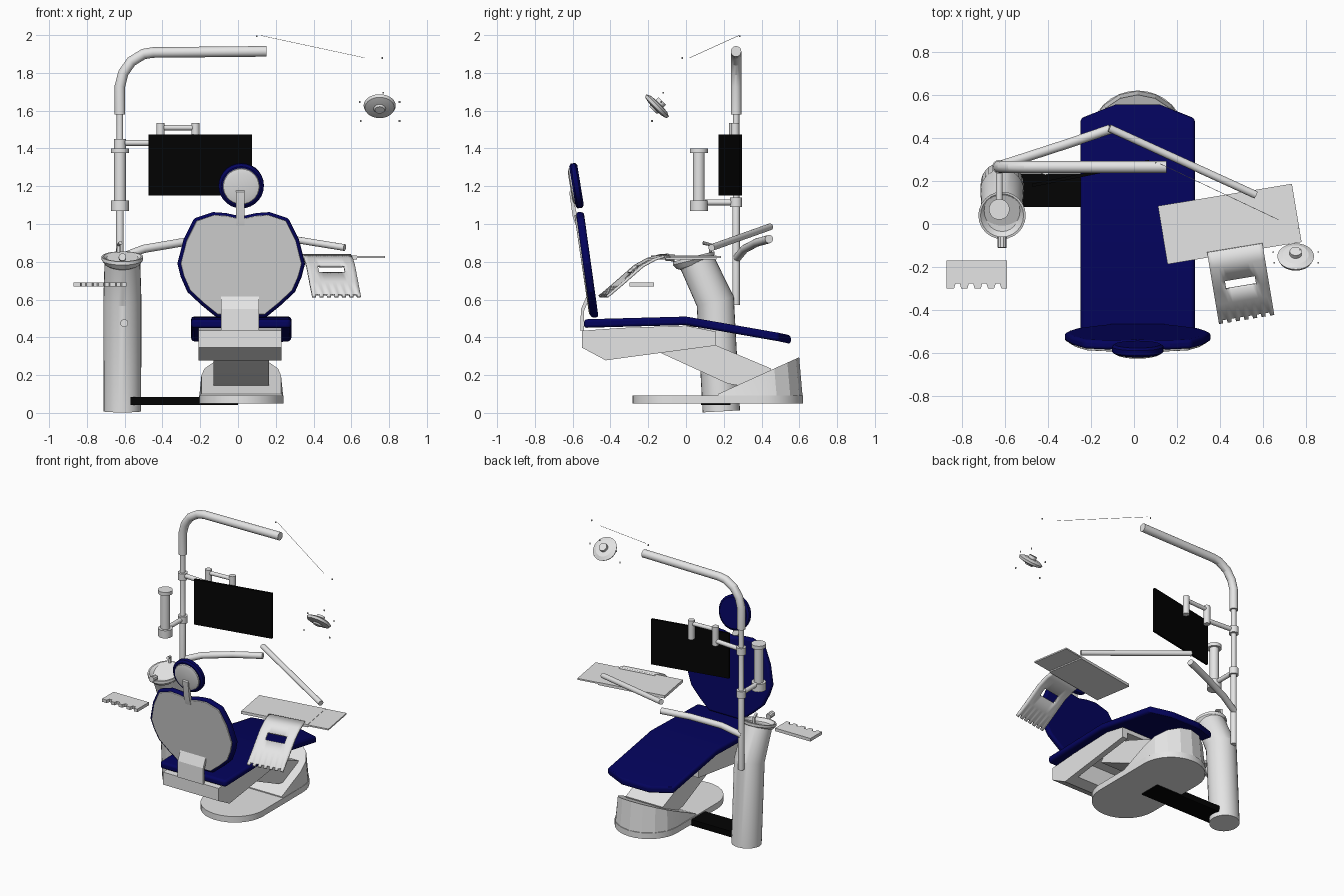
import bpy, bmesh, math
from mathutils import Vector, Quaternion

cube = bpy.data.objects.get("Cube")
if cube:
    bpy.data.objects.remove(cube, do_unlink=True)


def material(name, rgb):
    m = bpy.data.materials.new(name)
    m.use_nodes = True
    m.diffuse_color = (*rgb, 1)
    m.node_tree.nodes["Principled BSDF"].inputs["Base Color"].default_value = (*rgb, 1)
    return m


LIGHT = material("light_grey", (0.78, 0.78, 0.78))
SHELL = material("shell_grey", (0.69, 0.69, 0.69))
NAVY = material("navy_upholstery", (0.001, 0.001, 0.107))
BLACK = material("black", (0.001, 0.001, 0.001))
CX = 0.017  # centre line of the chair
parts = []


def finish(name, bm, mat, bevel=0, solid=0):
    bmesh.ops.recalc_face_normals(bm, faces=bm.faces)
    me = bpy.data.meshes.new(name)
    bm.to_mesh(me)
    bm.free()
    me.materials.append(mat)
    ob = bpy.data.objects.new(name, me)
    bpy.context.collection.objects.link(ob)
    if solid:
        ob.modifiers.new("thickness", "SOLIDIFY").thickness = solid
    if bevel:
        mod = ob.modifiers.new("rounding", "BEVEL")
        mod.width, mod.segments, mod.limit_method = bevel, 3, "ANGLE"
    parts.append(ob)
    return ob


def loft(name, rings, mat, bevel=0):
    """Skin closed rings of equal size and cap both ends."""
    bm = bmesh.new()
    vs = [[bm.verts.new(p) for p in r] for r in rings]
    n = len(vs[0])
    for a, b in zip(vs, vs[1:]):
        for i in range(n):
            j = (i + 1) % n
            bm.faces.new((a[i], a[j], b[j], b[i]))
    bm.faces.new(vs[0])
    bm.faces.new(vs[-1])
    return finish(name, bm, mat, bevel)


def slab_x(name, prof, lo, hi, mat, bevel=0):
    return loft(name, [[(x, y, z) for y, z in prof] for x in (lo, hi)], mat, bevel)


def slab_z(name, prof, lo, hi, mat, bevel=0):
    return loft(name, [[(x, y, z) for x, y in prof] for z in (lo, hi)], mat, bevel)


def tube(name, path, radii, mat=LIGHT, sides=20):
    """Round section carried along a path; radii is one value or one per point."""
    pts = [Vector(p) for p in path]
    if not isinstance(radii, (list, tuple)):
        radii = [radii] * len(pts)
    q, last, rings = Quaternion(), Vector((0, 0, 1)), []
    for i, p in enumerate(pts):
        d = Vector((0, 0, 0))
        if i:
            d += (p - pts[i - 1]).normalized()
        if i < len(pts) - 1:
            d += (pts[i + 1] - p).normalized()
        d.normalize()
        q = last.rotation_difference(d) @ q
        last = d
        rings.append([p + q @ Vector((radii[i] * math.cos(t), radii[i] * math.sin(t), 0))
                      for t in (2 * math.pi * k / sides for k in range(sides))])
    return loft(name, rings, mat)


def arc(cx, cy, r, a0, a1, n):
    return [(cx + r * math.cos(math.radians(a0 + (a1 - a0) * i / n)),
             cy + r * math.sin(math.radians(a0 + (a1 - a0) * i / n))) for i in range(n + 1)]


# Base plate, tapered faceted rear pillar and floor duct
R = 0.224
slab_z("base_plate", arc(CX, 0.395, R, 0, 180, 16) + arc(CX, -0.06, R, 180, 360, 16), 0.05, 0.093, LIGHT)
u_shape = arc(CX, 0.395, R - 0.002, 0, 180, 8)
u_shape = [(CX + R - 0.002, 0.17)] + u_shape + [(CX - R + 0.002, 0.17)]
loft("base_pillar", [[(x, y, 0.09) for x, y in u_shape],
                     [(CX + (x - CX) * 0.95, 0.17 + (y - 0.17) * 0.96, 0.1 + (y - 0.17) * 0.435)
                      for x, y in u_shape]], LIGHT)
slab_z("floor_duct", [(-0.57, 0.08), (0.0, 0.08), (0.0, 0.235), (-0.57, 0.235)], 0.042, 0.085, BLACK)

# Lifting arm and hollow seat frame
slab_x("lift_arm", [(-0.14, 0.32), (-0.05, 0.42), (0.16, 0.357), (0.45, 0.235), (0.42, 0.12), (0.22, 0.155)],
       -0.13, 0.165, LIGHT)
slab_x("frame_front", [(-0.55, 0.435), (-0.55, 0.345), (-0.425, 0.278), (-0.34, 0.29), (-0.34, 0.45)],
       -0.21, 0.23, LIGHT)
for side, lo, hi in (("right", -0.21, -0.17), ("left", 0.19, 0.23)):
    slab_x("frame_rail_" + side, [(-0.34, 0.29), (0.16, 0.357), (0.16, 0.43), (0, 0.462), (-0.34, 0.45)],
           lo, hi, LIGHT)
slab_x("frame_top", [(-0.34, 0.42), (0, 0.43), (0.16, 0.4), (0.16, 0.43), (0, 0.462), (-0.34, 0.45)],
       -0.17, 0.19, LIGHT)

# Seat cushion
rows = [(-0.54, 0.255, 0.494), (-0.52, 0.265, 0.496), (0, 0.265, 0.51), (0.49, 0.265, 0.424), (0.555, 0.1, 0.41)]
loft("seat_cushion", [[(CX - w, y, z - 0.045), (CX + w, y, z - 0.045), (CX + w, y, z), (CX - w, y, z)]
                      for y, w, z in rows], NAVY, 0.014)

# Backrest cushion and rear shell
half = [(0.0, 1.04), (0.08, 1.058), (0.15, 1.063), (0.25, 1.03), (0.305, 0.92), (0.338, 0.79),
        (0.32, 0.72), (0.285, 0.64), (0.21, 0.57), (0.13, 0.505)]
outline = half + [(-x, z) for x, z in reversed(half[1:])]


def back_plate(name, y0, y1, scale, mat, bevel):
    rings = []
    for off in (y0, y1):
        rings.append([(CX + x * scale, off - 0.485 - (z - 0.505) * 0.14, 0.79 + (z - 0.79) * scale)
                      for x, z in outline])
    return loft(name, rings, mat, bevel)


back_plate("backrest_cushion", -0.02, 0.022, 1, NAVY, 0.014)
back_plate("backrest_shell", -0.028, -0.015, 0.945, SHELL, 0.004)
slab_x("backrest_bracket", [(-0.525, 0.62), (-0.556, 0.55), (-0.56, 0.435), (-0.54, 0.435), (-0.54, 0.54), (-0.505, 0.62)],
       -0.09, 0.112, LIGHT)

# Headrest
hn = Vector((0, 0.985, 0.16))
hc = Vector((CX, -0.58, 1.203))
tube("headrest_cushion", [hc + hn * t for t in (-0.022, -0.012, 0.012, 0.022)], [0.106, 0.12, 0.12, 0.106], NAVY, 28)
tube("headrest_disc", [hc + hn * t for t in (-0.034, -0.028, -0.02)], [0.07, 0.094, 0.098], LIGHT, 28)
slab_x("headrest_stem", [(-0.575, 0.97), (-0.6, 1.04), (-0.618, 1.17), (-0.605, 1.18), (-0.58, 1.06), (-0.555, 0.97)],
       -0.01, 0.034, LIGHT)

# Water column with bowl, tap and side knob
PX = -0.612
tube("water_column", [(PX, 0.187, 0.008), (PX, 0.155, 0.59), (PX, 0.05, 0.815)], [0.099, 0.101, 0.094], LIGHT, 28)
bowl = [(0.05, 0.765), (0.09, 0.785), (0.11, 0.81), (0.11, 0.828), (0.1, 0.828), (0.075, 0.805), (0.02, 0.795)]
loft("rinse_bowl", [[(x, y, z + (y - 0.04) * 0.25) for x, y in arc(PX, 0.04, r, 0, 345, 23)] for r, z in bowl], LIGHT)
tube("bowl_tap", [(PX - 0.02, 0.13, 0.82), (PX - 0.02, 0.13, 0.89), (PX - 0.01, 0.09, 0.9)], 0.01, LIGHT, 10)
tube("bowl_nozzle", [(PX, -0.06, 0.82), (PX, -0.11, 0.825)], 0.02, LIGHT, 10)
tube("column_knob", [(PX + 0.01, 0.08, 0.475), (PX + 0.01, 0.0, 0.475)], 0.021)

# Small instrument rack with notched front edge
rack = [(-0.59, -0.17), (-0.87, -0.17), (-0.87, -0.3)]
for i in range(4):
    x = -0.835 + i * 0.062
    rack += [(x, -0.3), (x + 0.007, -0.277), (x + 0.027, -0.277), (x + 0.034, -0.3)]
slab_z("side_rack", rack + [(-0.59, -0.3)], 0.668, 0.69, LIGHT)

# Pole with overhead arch
QX, QY = -0.625, 0.265
tube("pole", [(QX, QY, 0.57), (QX, QY, 1.13), (QX, QY, 1.14), (QX, QY, 1.6)], [0.02, 0.02, 0.017, 0.017])
tube("arch", [(QX, QY, 1.58), (QX, QY, 1.73), (-0.607, QY, 1.8), (-0.565, QY, 1.86),
              (-0.5, QY, 1.9), (-0.45, QY, 1.908), (0.15, QY, 1.914)], 0.028)

# Cup dispenser on its bracket
tube("dispenser_body", [(QX, 0.068, 1.07), (QX, 0.068, 1.4)], 0.031)
for z, h in ((1.07, 0.055), (1.375, 0.025)):
    tube("dispenser_cap", [(QX, 0.068, z), (QX, 0.068, z + h)], 0.048)
tube("dispenser_bracket", [(QX, 0.1, 1.115), (QX, QY, 1.115)], 0.016)
for z in (1.115, 1.425):
    tube("pole_collar", [(QX, QY, z - 0.025), (QX, QY, z + 0.025)], 0.032)

# Monitor, turned slightly, with hanging bracket
a, b = Vector((-0.47, 0.172, 0)), Vector((0.073, 0.282, 0))
t = Vector((-0.003, 0.015, 0))
loft("monitor", [[(p.x, p.y, z) for p in (a, b, b + t, a + t)] for z in (1.15, 1.475)], BLACK)
tube("monitor_arm", [(QX, QY, 1.43), (-0.41, 0.25, 1.43)], 0.016)
tube("monitor_bar", [(-0.41, 0.25, 1.51), (-0.225, 0.26, 1.51)], 0.014)
for x, y in ((-0.41, 0.25), (-0.225, 0.26)):
    tube("monitor_post", [(x, y, 1.4), (x, y, 1.535)], 0.022)

# Two-part swinging arm above the tray
tube("lower_arm", [(QX, 0.27, 0.82), (-0.5, 0.31, 0.868), (-0.3, 0.375, 0.902), (-0.11, 0.44, 0.92)], 0.022)
tube("upper_arm", [(-0.115, 0.445, 0.985), (0.565, 0.135, 0.875)], 0.018)

# Tray, side shelf and curved handpiece holder share one turned frame
ANG = math.radians(9.4)


def turned(u, v, z):
    return (0.444 + u * math.cos(ANG) - v * math.sin(ANG), u * math.sin(ANG) + v * math.cos(ANG), z)


for name, u0, u1, z0, z1 in (("tray", -0.315, 0.165, 0.812, 0.832), ("tray_shelf", 0.165, 0.315, 0.82, 0.83)):
    loft(name, [[turned(u, v, z) for u, v in ((u0, -0.137), (u1, -0.137), (u1, 0.137), (u0, 0.137))]
                for z in (z0, z1)], LIGHT)
curve = [(-0.115, 0.842), (-0.19, 0.82), (-0.258, 0.783), (-0.3, 0.747), (-0.36, 0.695), (-0.435, 0.632), (-0.45, 0.622)]
bm = bmesh.new()
N = 13
grid = [[bm.verts.new(turned(-0.125 + 0.26 * i / N, v, z)) for i in range(N + 1)] for v, z in curve]
for r in range(len(curve) - 1):
    for i in range(N):
        slot = r == 2 and 3 <= i < 10
        gap = r == 5 and i % 2 == 1
        if not slot and not gap:
            bm.faces.new((grid[r][i], grid[r][i + 1], grid[r + 1][i + 1], grid[r + 1][i]))
finish("handpiece_holder", bm, LIGHT, solid=0.014)

# Operating lamp with its thin suspension and small pins
ln = Vector((0, 0.707, 0.707))
lc = Vector((0.75, -0.153, 1.624))
tube("lamp_head", [lc + ln * s for s in (-0.02, -0.012, 0.004, 0.016, 0.018, 0.038)],
     [0.045, 0.078, 0.085, 0.06, 0.028, 0.028], LIGHT, 28)
tube("lamp_handle", [lc - ln * 0.018, lc - ln * 0.03], [0.034, 0.026])
tube("lamp_wire", [(0.12, 0.28, 1.998), (0.67, 0.02, 1.88)], 0.0012, LIGHT, 6)
pins = [(0.1, 0.285, 1.994), (0.763, -0.02, 1.878), (0.645, -0.13, 1.645), (0.855, -0.13, 1.645),
        (0.65, -0.18, 1.545), (0.855, -0.18, 1.545), (0.77, -0.12, 1.695)]
for x, y, z in pins:
    tube("lamp_pin", [(x, y, z - 0.005), (x, y, z + 0.005)], 0.004, LIGHT, 8)

# Smooth the round parts, keep real edges sharp
bpy.ops.object.select_all(action="DESELECT")
for ob in parts:
    ob.select_set(True)
bpy.context.view_layer.objects.active = parts[0]
bpy.ops.object.shade_smooth_by_angle(angle=math.radians(20))
